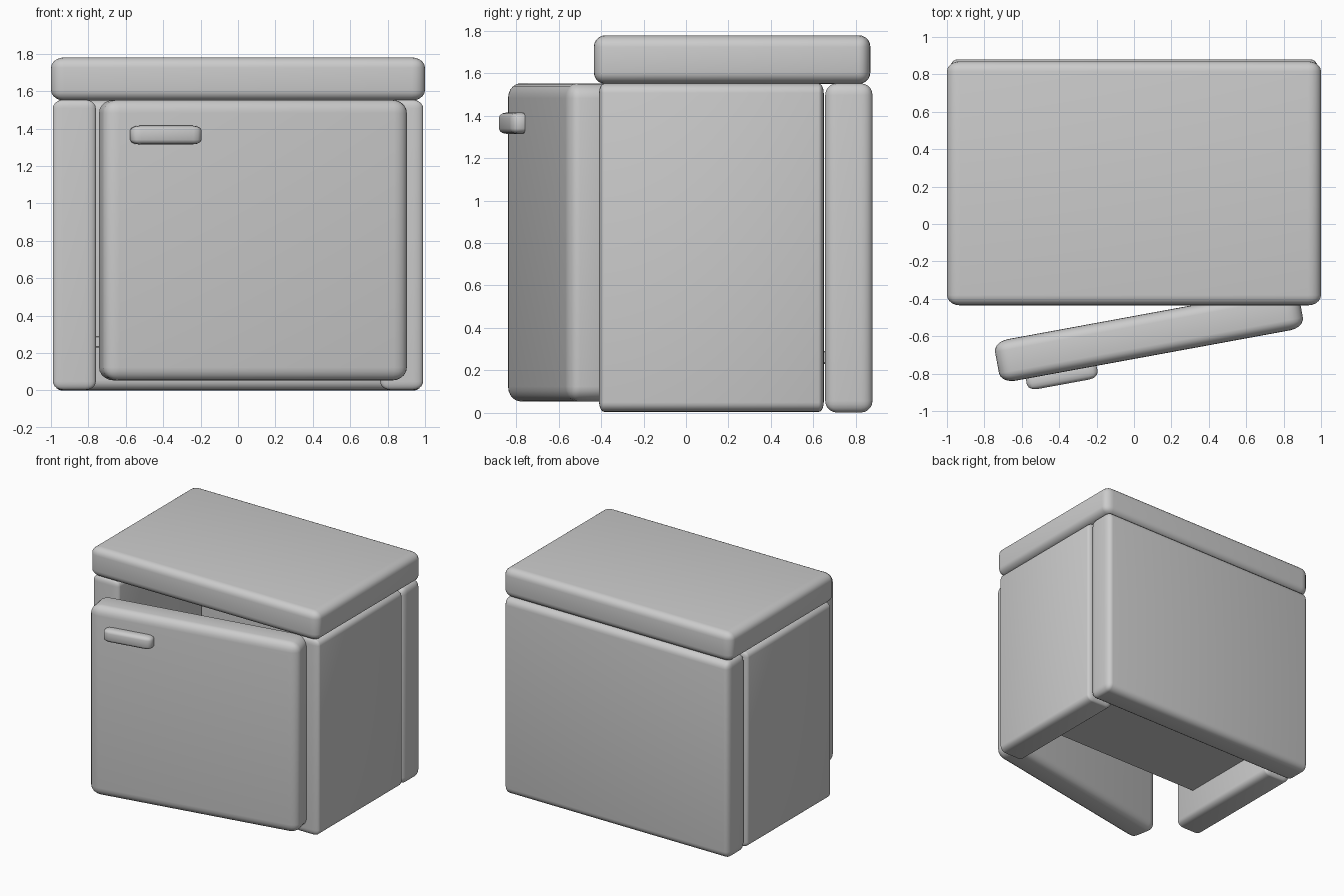
import bpy, bmesh, math
from mathutils import Vector, Matrix

if "Cube" in bpy.data.objects:
    bpy.data.objects.remove(bpy.data.objects["Cube"])


def rounded_box(name, lo, hi, radii, segments=5):
    """Box between two corners; edge rounding is given per axis."""
    lo, hi, r = Vector(lo), Vector(hi), Vector(radii)
    size = hi - lo
    bm = bmesh.new()
    bmesh.ops.create_cube(bm, size=1)
    # bevel in radius units, then scale back so each axis has its own radius
    bmesh.ops.scale(bm, vec=[size[i] / r[i] for i in range(3)], verts=bm.verts)
    bmesh.ops.bevel(bm, geom=bm.edges[:], offset=1, segments=segments,
                    profile=0.5, affect='EDGES', clamp_overlap=True)
    bmesh.ops.scale(bm, vec=r, verts=bm.verts)
    mesh = bpy.data.meshes.new(name)
    bm.to_mesh(mesh)
    bm.free()
    obj = bpy.data.objects.new(name, mesh)
    obj.location = (lo + hi) / 2
    bpy.context.collection.objects.link(obj)
    bpy.ops.object.select_all(action='DESELECT')
    bpy.context.view_layer.objects.active = obj
    obj.select_set(True)
    bpy.ops.object.shade_smooth_by_angle(angle=math.radians(35))
    return obj


# Cabinet shell: top slab, back and two sides, open underneath
rounded_box("top", (-1, -0.435, 1.55), (1, 0.87, 1.78), (0.07, 0.055, 0.055))
rounded_box("back", (-0.985, 0.657, 0), (0.985, 0.88, 1.553), (0.04, 0.055, 0.055))
for side, s in (("left", -1), ("right", 1)):
    xs = sorted((0.76 * s, 0.99 * s))
    rounded_box(side + "_side", (xs[0], -0.41, 0.003), (xs[1], 0.65, 1.553),
                (0.055, 0.025, 0.045))

# Raised floor plate inside
rounded_box("floor", (-0.77, -0.22, 0.23), (0.77, 0.67, 0.29), (0.005, 0.005, 0.005), 1)

# Door, modelled closed around the origin and then swung ajar
swing = Matrix.Translation((0.08, -0.592, 0)) @ Matrix.Rotation(math.radians(10.4), 4, 'Z')
door = rounded_box("door", (-0.826, -0.113, 0.053), (0.826, 0.113, 1.553), (0.08, 0.055, 0.07))
handle = rounded_box("handle", (-0.69, -0.178, 1.315), (-0.305, -0.085, 1.415),
                     (0.05, 0.035, 0.025), 3)
for part in (door, handle):
    part.matrix_world = swing @ Matrix.Translation(part.location)
